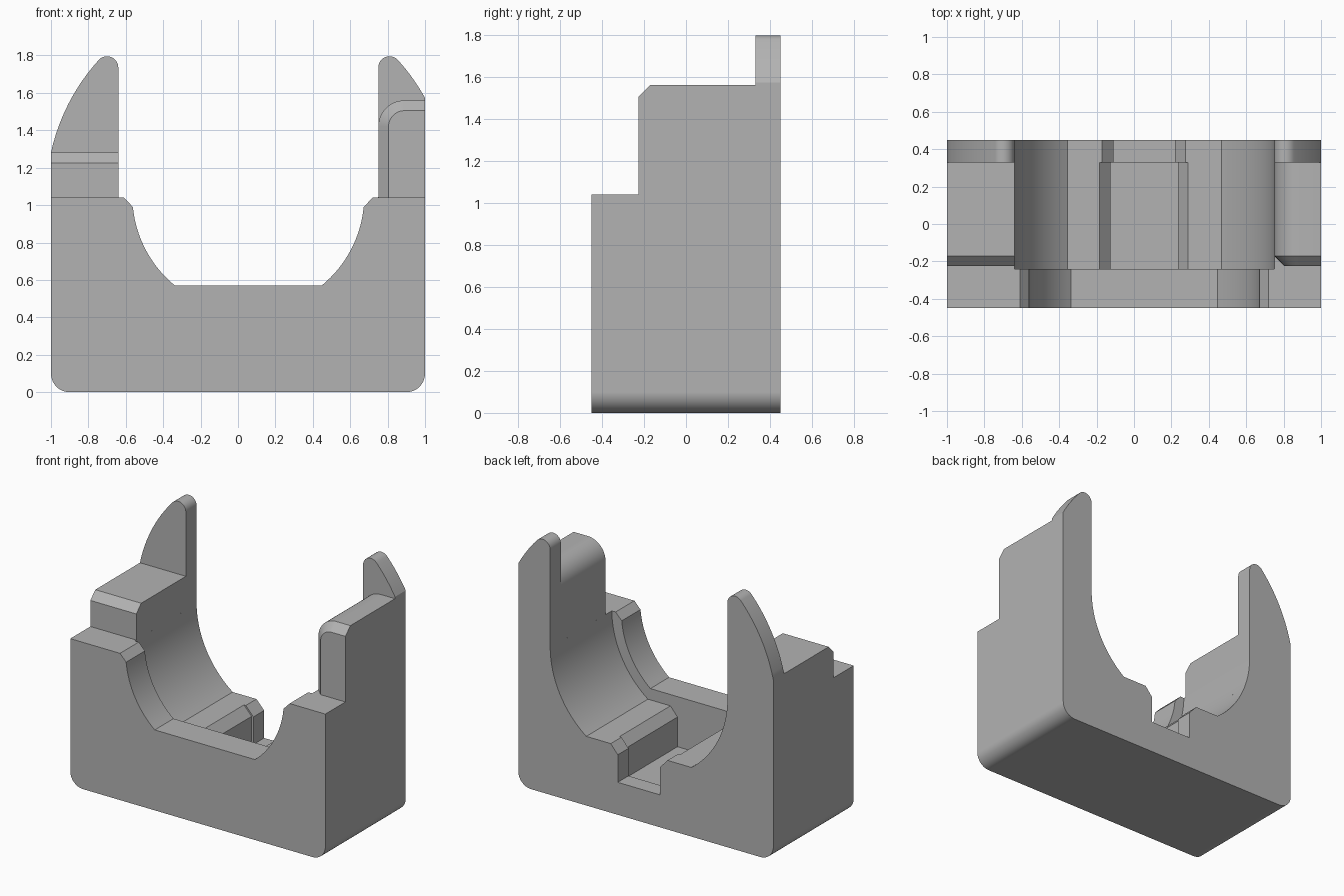
import bpy, bmesh
from math import sin, cos, acos, asin, radians, degrees

cube = bpy.data.objects.get("Cube")
if cube:
    bpy.data.objects.remove(cube)

grey = bpy.data.materials.new("plain_grey")
grey.use_nodes = True
colour = (0.45, 0.45, 0.45, 1)
grey.diffuse_color = colour
grey.node_tree.nodes["Principled BSDF"].inputs["Base Color"].default_value = colour

# Shared dimensions
CX, CZ = 0.055, 1.05              # bore axis
BORE, LIP, OUTER = 0.695, 0.62, 1.08
LEDGE = 1.04                      # top of the base
FLOOR, LIP_FLOOR = 0.49, 0.57
FRONT, BORE_Y, BLOCK_Y, HORN_Y, BACK = -0.45, -0.24, -0.225, 0.33, 0.45


def arc(cx, cz, r, a0, a1, n=12):
    """Points on an arc in the xz plane, angles in degrees."""
    steps = [radians(a0 + (a1 - a0) * i / n) for i in range(n + 1)]
    return [(cx + r * cos(a), cz + r * sin(a)) for a in steps]


def loft(name, sections):
    """Solid through matching profiles placed along y."""
    bm = bmesh.new()
    rings = [[bm.verts.new((x, y, z)) for x, z in pts] for y, pts in sections]
    bm.faces.new(rings[0])
    bm.faces.new(rings[-1][::-1])
    for a, b in zip(rings, rings[1:]):
        for i in range(len(a)):
            j = (i + 1) % len(a)
            bm.faces.new((a[i], b[i], b[j], a[j]))
    bmesh.ops.recalc_face_normals(bm, faces=bm.faces)
    mesh = bpy.data.meshes.new(name)
    bm.to_mesh(mesh)
    bm.free()
    mesh.materials.append(grey)
    mesh.shade_smooth()
    mesh.set_sharp_from_angle(angle=radians(25))
    obj = bpy.data.objects.new(name, mesh)
    bpy.context.collection.objects.link(obj)
    mod = obj.modifiers.new("flat_sides", "WEIGHTED_NORMAL")
    mod.keep_sharp = True
    return obj


def prism(name, pts, y0, y1):
    return loft(name, [(y0, pts), (y1, pts)])


def underside():
    """Rounded bottom from the -x side to the +x side."""
    return arc(-0.9, 0.1, 0.1, 180, 270) + arc(0.9, 0.1, 0.1, 270, 360)


def cradle(start, grow, depth):
    """Bore with flat floor and chamfered groove, from +x to -x."""
    end = -degrees(asin((CZ - FLOOR) / BORE))
    right, left = 0.22 + grow, -0.11 - grow
    groove = [(right + 0.055, FLOOR), (right, FLOOR - 0.065), (right, depth),
              (left, depth), (left, FLOOR - 0.065), (left - 0.06, FLOOR)]
    return (arc(CX, CZ, BORE, start, end, 20) + groove
            + arc(CX, CZ, BORE, -180 - end, -180 - start, 20))


# Front plate with the smaller, chamfered opening
top = -degrees(asin((CZ - 0.99) / LIP))
low = -degrees(asin((CZ - LIP_FLOOR) / LIP))
opening = ([(0.72, LEDGE)] + arc(CX, CZ, LIP, top, low, 16)
           + arc(CX, CZ, LIP, -180 - low, -180 - top, 16) + [(-0.61, LEDGE)])
prism("front_plate", underside() + [(1, LEDGE)] + opening + [(-1, LEDGE)],
      FRONT, BORE_Y)

# Middle of the base
start = -degrees(asin((CZ - LEDGE) / BORE))
prism("middle_base",
      underside() + [(1, LEDGE)] + cradle(start, 0.015, 0.215) + [(-1, LEDGE)],
      BORE_Y, HORN_Y)

# Back wall with the two curved horns
tip = 0.06
reach = BORE + tip
lean = degrees(acos(reach / (OUTER - tip)))
tip_z = CZ + (OUTER - tip) * sin(radians(lean))
edge_r = degrees(acos((1 - CX) / OUTER))
edge_l = degrees(acos((-1 - CX) / OUTER))
horn_r = arc(CX, CZ, OUTER, edge_r, lean)[:-1] + arc(CX + reach, tip_z, tip, lean, 180)
horn_l = (arc(CX - reach, tip_z, tip, 0, 180 - lean)
          + arc(CX, CZ, OUTER, 180 - lean, edge_l)[1:])
prism("back_wall", underside() + horn_r + cradle(0, 0, 0.23) + horn_l, HORN_Y, BACK)


# Low shoulder, bevelled along its front top edge
def low_block(z):
    return [(-1, LEDGE), (-1, z), (CX - BORE, z), (CX - BORE, LEDGE)]


loft("right_shoulder", [(BLOCK_Y, low_block(1.225)), (-0.17, low_block(1.28)),
                        (HORN_Y, low_block(1.28))])


# Tall shoulder, rounded inside and bevelled around its front
def tall_block(r):
    return ([(1, LEDGE), (1, 1.42 + r)] + arc(0.89, 1.42, r, 90, 180)
            + [(0.89 - r, LEDGE)])


loft("left_shoulder", [(BLOCK_Y, tall_block(0.085)), (-0.17, tall_block(0.14)),
                       (HORN_Y, tall_block(0.14))])
